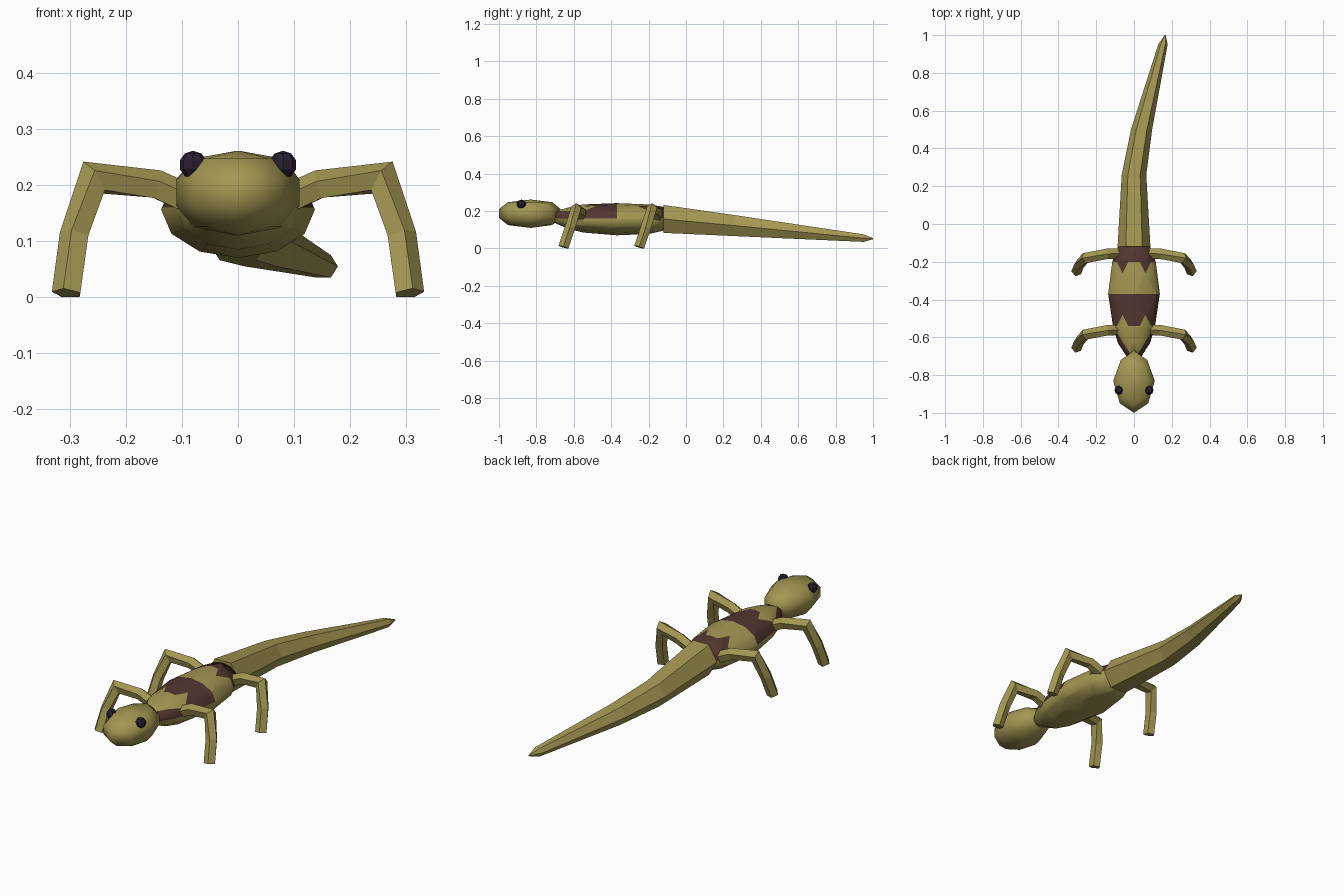
import bpy, bmesh
from math import cos, sin, pi
from mathutils import Vector

cube = bpy.data.objects.get("Cube")
if cube:
    bpy.data.objects.remove(cube)


def material(name, rgb):
    m = bpy.data.materials.new(name)
    m.use_nodes = True
    m.diffuse_color = (*rgb, 1)
    m.node_tree.nodes["Principled BSDF"].inputs["Base Color"].default_value = (*rgb, 1)
    return m


olive = material("olive skin", (0.37, 0.31, 0.085))
brown = material("brown markings", (0.085, 0.037, 0.03))
black = material("dark eye", (0.022, 0.014, 0.03))


def finish(name, bm, mats, smooth=False):
    bmesh.ops.recalc_face_normals(bm, faces=bm.faces)
    mesh = bpy.data.meshes.new(name)
    bm.to_mesh(mesh)
    bm.free()
    obj = bpy.data.objects.new(name, mesh)
    bpy.context.collection.objects.link(obj)
    for m in mats:
        mesh.materials.append(m)
    for p in mesh.polygons:
        p.use_smooth = smooth
    return obj


def loft(rings):
    """Skin a list of equal-length point rings and cap both ends."""
    bm = bmesh.new()
    loops = [[bm.verts.new(p) for p in ring] for ring in rings]
    n = len(loops[0])
    for a, b in zip(loops, loops[1:]):
        for i in range(n):
            j = (i + 1) % n
            bm.faces.new((a[i], a[j], b[j], b[i]))
    bm.faces.new(loops[0])
    bm.faces.new(loops[-1])
    return bm


def cross_section(x, y, bottom, top, half, sides, turn=0.0):
    mid, h = (top + bottom) / 2, (top - bottom) / 2
    return [(x + half * sin(a), y, mid + h * cos(a))
            for a in (2 * pi * i / sides + turn for i in range(sides))]


# Head: octagonal plan stacked in levels
plan = [(0, -.17), (.075, -.12), (.11, 0), (.07, .11), (0, .16),
        (-.07, .11), (-.11, 0), (-.075, -.12)]
levels = [(.11, .02), (.125, .72), (.163, 1), (.21, 1), (.247, .72), (.261, .02)]
head = loft([[(x * f, -.83 + y * f, z) for x, y in plan] for z, f in levels])
finish("head", head, [olive], True)

# Body: twelve-sided barrel
body_rings = [(-.70, .135, .20, .04), (-.63, .105, .218, .085), (-.55, .085, .235, .11),
              (-.37, .07, .242, .137), (-.20, .077, .235, .115), (-.12, .095, .222, .085)]
body = loft([cross_section(0, y, lo, hi, w, 12) for y, lo, hi, w in body_rings])

# Cut the outlines of the zigzag markings into the back
cuts = [(0, -.54), (0, -.37), (0, -.20), (2, -.36), (-2, -.60),
        (-2, -.38), (2, -.14), (-1.6, -.72)]


def cut(co, no):
    bmesh.ops.bisect_plane(body, geom=body.verts[:] + body.edges[:] + body.faces[:],
                           plane_co=co, plane_no=no, dist=1e-5)


cut((0, 0, .16), (0, 0, 1))
for slope, level in cuts:
    for side in (1, -1) if slope else (1,):
        cut((0, level, 0), (slope * side, 1, 0))


def is_marked(c):
    x, y = abs(c.x), c.y
    if c.z < .16:
        return False
    band = -.54 < y < -.37 and not y < -.48 - 2 * abs(x - .06)
    rump = y > -.20 or y > -.26 + 2 * abs(x - .06)
    neck = y < -.72 + 1.6 * x
    return band or rump or neck


for f in body.faces:
    f.material_index = int(is_marked(f.calc_center_median()))
finish("body", body, [olive, brown], True)

# Tail: six-sided, flat on top, bending to the left
tail_path = [(0, -.12, .083, .232, .087), (0, .26, .066, .178, .065),
             (.04, .50, .055, .142, .056), (.153, .95, .035, .075, .025),
             (.165, 1.0, .049, .055, .003)]
tail = []
for x, y, lo, hi, w in tail_path:
    h = (hi - lo) / 2 / cos(pi / 6)
    mid = (hi + lo) / 2
    tail.append(cross_section(x, y, mid - h, mid + h, w, 6, pi / 6))
finish("tail", loft(tail), [olive])

# Legs: five-sided tubes bent at the knee
leg_path = [Vector(p) for p in [(.07, -.56, .165), (.145, -.563, .199), (.257, -.586, .212),
                                (.29, -.62, .11), (.304, -.655, .006)]]


def leg(name, side, shift):
    rings = []
    for i, p in enumerate(leg_path):
        before = (p - leg_path[max(i - 1, 0)]).normalized()
        after = (leg_path[min(i + 1, len(leg_path) - 1)] - p).normalized()
        t = (before + after).normalized()
        u = Vector((0, 1, 0))
        u = (u - t * u.dot(t)).normalized()
        v = t.cross(u)
        stretch = 1.25 if i == 2 else 1
        ring = []
        for k in range(5):
            a = 2 * pi * k / 5
            q = p + u * (.029 * sin(a)) + v * (.028 * stretch * cos(a))
            ring.append((q.x * side, q.y + shift, max(q.z, 0)))
        rings.append(ring)
    finish(name, loft(rings), [olive])


for label, side in (("left", 1), ("right", -1)):
    leg("front_leg_" + label, side, 0)
    leg("rear_leg_" + label, side, .405)
    # Eyes: faceted beads
    eye = bmesh.new()
    bmesh.ops.create_uvsphere(eye, u_segments=8, v_segments=5, radius=.025)
    bmesh.ops.translate(eye, verts=eye.verts, vec=(.08 * side, -.88, .236))
    finish("eye_" + label, eye, [black])
